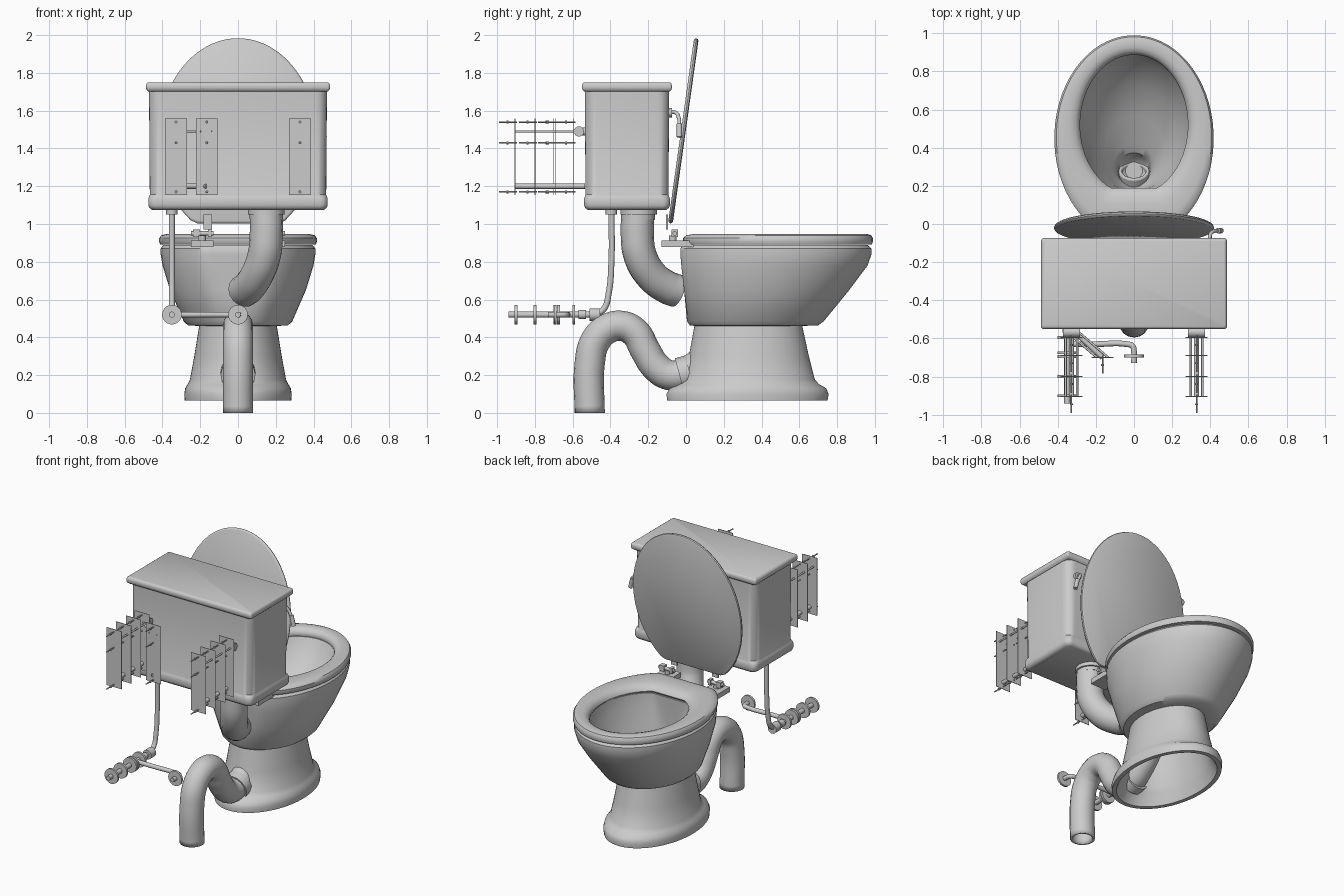
import bpy, bmesh, math
from mathutils import Vector, Matrix

if "Cube" in bpy.data.objects:
    bpy.data.objects.remove(bpy.data.objects["Cube"])

GREY = (0.6, 0.6, 0.6, 1)
mat = bpy.data.materials.new("plain grey")
mat.use_nodes = True
mat.diffuse_color = GREY
mat.node_tree.nodes["Principled BSDF"].inputs["Base Color"].default_value = GREY


def finish(ob):
    bpy.ops.object.select_all(action='DESELECT')
    ob.select_set(True)
    bpy.context.view_layer.objects.active = ob
    if ob.type == 'CURVE':
        bpy.ops.object.convert(target='MESH')
        ob = bpy.context.view_layer.objects.active
    ob.data.materials.clear()
    ob.data.materials.append(mat)
    bpy.ops.object.shade_smooth_by_angle(angle=math.radians(38))
    return ob


def from_bmesh(name, bm):
    bmesh.ops.recalc_face_normals(bm, faces=bm.faces)
    me = bpy.data.meshes.new(name)
    bm.to_mesh(me)
    bm.free()
    ob = bpy.data.objects.new(name, me)
    bpy.context.collection.objects.link(ob)
    return finish(ob)


def loft(name, rings, start=True, end=True, loop=False):
    bm = bmesh.new()
    vs = [[bm.verts.new(p) for p in r] for r in rings]
    n = len(vs[0])
    pairs = list(zip(vs, vs[1:])) + ([(vs[-1], vs[0])] if loop else [])
    for a, b in pairs:
        for i in range(n):
            j = (i + 1) % n
            bm.faces.new((a[i], a[j], b[j], b[i]))
    if start and not loop:
        bm.faces.new(vs[0])
    if end and not loop:
        bm.faces.new(vs[-1])
    return from_bmesh(name, bm)


def egg(z, cy, rx, ry, back=-9, n=64):
    """Oval cut flat at its back edge."""
    return [Vector((rx * math.cos(t), max(cy + ry * math.sin(t), back), z))
            for t in (2 * math.pi * (i + 0.5) / n for i in range(n))]


def rounded(z, hx, hy, r, cy):
    """Rectangle with rounded corners."""
    pts = []
    for k, (sx, sy) in enumerate(((1, 1), (-1, 1), (-1, -1), (1, -1))):
        for i in range(7):
            a = math.pi / 2 * (k + i / 6)
            pts.append((sx * (hx - r) + r * math.cos(a),
                        cy + sy * (hy - r) + r * math.sin(a), z))
    return pts


def rods(name, specs, n=16):
    """Cylinders, each from a to b with radius r, in one object."""
    bm = bmesh.new()
    for a, b, r in specs:
        a, b = Vector(a), Vector(b)
        d = b - a
        m = Matrix.Translation((a + b) / 2) @ d.to_track_quat('Z', 'Y').to_matrix().to_4x4()
        bmesh.ops.create_cone(bm, cap_ends=True, segments=n, radius1=r, radius2=r,
                              depth=d.length, matrix=m)
    return from_bmesh(name, bm)


def boxes(name, specs):
    bm = bmesh.new()
    for c, s in specs:
        m = Matrix.Translation(c) @ Matrix.Diagonal((*s, 1))
        bmesh.ops.create_cube(bm, size=1, matrix=m)
    return from_bmesh(name, bm)


def tube(name, pts, r, caps=True):
    cu = bpy.data.curves.new(name, 'CURVE')
    cu.dimensions = '3D'
    cu.bevel_depth, cu.bevel_resolution = r, 6
    cu.resolution_u, cu.use_fill_caps = 8, caps
    sp = cu.splines.new('BEZIER')
    sp.bezier_points.add(len(pts) - 1)
    for p, co in zip(sp.bezier_points, pts):
        p.co = co
        p.handle_left_type = p.handle_right_type = 'AUTO'
    ob = bpy.data.objects.new(name, cu)
    bpy.context.collection.objects.link(ob)
    return finish(ob)


# Bowl: outer wall, rim, then inside down to the drain
loft("bowl", [egg(*a) for a in (
    (.46, .33, .2, .28), (.463, .36, .265, .34, .01), (.485, .365, .288, .365, .005),
    (.65, .41, .36, .455, -.01), (.78, .44, .4, .522, -.025), (.84, .45, .41, .533, -.03),
    (.87, .45, .41, .533, -.03), (.888, .45, .395, .515, -.02),
    (.888, .52, .295, .375, .185), (.8, .5, .28, .35, .18), (.68, .45, .22, .28, .175),
    (.58, .37, .155, .2, .175), (.52, .3, .105, .12, .175), (.49, .285, .088, .088),
    (.44, .28, .08, .08), (.41, .28, .045, .045))], start=False)

# Pedestal: hollow, open underneath
loft("pedestal", [egg(*a) for a in (
    (.465, .33, .205, .285), (.3, .333, .232, .318), (.175, .335, .255, .348),
    (.15, .332, .268, .375), (.13, .328, .28, .415), (.1, .326, .285, .43),
    (.065, .325, .283, .425), (.065, .325, .255, .395), (.14, .33, .235, .34),
    (.175, .335, .225, .318), (.45, .33, .18, .26))], start=False, end=False)

# Seat: rounded ring between the outer and inner ovals
outer, inner = egg(0, .45, .418, .54, -.015), egg(0, .52, .283, .367, .19)
profile = ((.04, .892), (0, .905), (0, .925), (.08, .94), (.25, .946), (.6, .946),
           (.82, .938), (.95, .922), (1, .905), (.96, .892))
loft("seat", [[a.lerp(b, t) + Vector((0, 0, z)) for a, b in zip(outer, inner)]
              for t, z in profile], loop=True)

# Cover: raised and leaning back
tilt = Matrix.Translation((0, -.095, 1.005)) @ Matrix.Rotation(math.radians(82), 4, 'X')
cover = loft("seat_cover", [egg(z, .45, .42 - d, .54 - d, d) for z, d in
                            ((-.025, .012), (-.02, .003), (-.012, 0), (-.004, .004), (0, .012))])
cover.data.transform(tilt)

# Hinges
for s, side in ((1, "left"), (-1, "right")):
    boxes(side + "_hinge", [
        ((s * .19, -.045, .895), (.12, .17, .035)),
        ((s * .22, -.06, .95), (.035, .035, .04)),
        ((s * .15, -.06, .95), (.02, .03, .04)),
        ((s * .16, -.1, 1.01), (.045, .012, .08))])
    rods(side + "_hinge_pin", [((s * .25, -.06, .95), (s * .13, -.06, .95), .012),
                               ((s * .19, -.07, .91), (s * .19, -.07, .94), .02)])

# Tank and its lid
loft("tank", [rounded(z, .475 - d, .2275 - d, r, -.3125) for z, d, r in (
    (1.075, .02, .03), (1.085, .006, .035), (1.1, 0, .04), (1.13, 0, .04),
    (1.145, .004, .045), (1.155, .008, .06), (1.705, .004, .06))])
loft("tank_lid", [rounded(z, .487 - d, .238 - d, .012, -.3125) for z, d in (
    (1.702, .012), (1.71, .003), (1.72, 0), (1.735, 0), (1.745, .004), (1.75, .012))])

# Flush lever
tube("flush_lever", [(.4, -.1, 1.59), (.4, -.055, 1.59), (.42, -.038, 1.56),
                     (.44, -.035, 1.52)], .01)
rods("lever_fittings", [((.4, -.095, 1.59), (.4, -.075, 1.59), .025),
                        ((.44, -.035, 1.53), (.457, -.035, 1.46), .014)])

# Flush pipe with collars
tube("flush_pipe", [(.15, -.255, 1.05), (.15, -.258, .95), (.14, -.245, .84),
                    (.1, -.185, .73), (.055, -.1, .665), (.03, -.045, .645)], .088)
rods("flush_collar", [((.15, -.25, 1.025), (.15, -.25, 1.055), .085),
                      ((.15, -.25, 1.05), (.15, -.25, 1.08), .097)], 32)

# Waste pipe, open at the floor
waste = tube("waste_pipe", [(0, -.51, 0), (0, -.51, .26), (0, -.48, .38), (0, -.415, .445),
                            (0, -.34, .46), (0, -.27, .425), (0, -.215, .33),
                            (0, -.16, .245), (0, -.09, .2), (0, -.02, .205),
                            (0, .08, .27), (0, .2, .4), (0, .28, .46)], .08, False)
wall = waste.modifiers.new("wall", 'SOLIDIFY')
wall.thickness, wall.offset = .015, -1
tube("waste_collar", [(0, -.035, .2), (0, .02, .215)], .092)

# Wall fixings: thin plates, screws and rods
for s, side in ((1, "left"), (-1, "right")):
    x = s * .328
    spots = [(x, y) for y in (-.905, -.8, -.69, -.595)]
    if s < 0:
        spots.append((-.165, -.7))
    boxes(side + "_wall_plates", [((px, y, 1.355), (.115, .004, .405)) for px, y in spots])
    screws = []
    for px, y in spots:
        for z in (1.54, 1.43, 1.17):
            screws += [((px, y - .085, z), (px, y + .01, z), .004),
                       ((px, y - .045, z), (px, y - .035, z), .008)]
    rods(side + "_wall_screws", screws, 8)
    arms = [((x + d, -.56, 1.49), (x + d, -.905, 1.49), .006) for d in (-.03, .03)]
    arms.append(((x, -.535, 1.2), (x, -.905, 1.2), .014))
    if s < 0:
        arms += [((x + d, -.56, 1.49), (-.165 + d, -.7, 1.49), .006) for d in (-.03, .03)]
        arms.append(((x, -.55, 1.2), (-.165, -.7, 1.2), .014))
    rods(side + "_wall_arms", arms, 12)
    rods(side + "_tank_lug", [((x - .045, -.567, 1.49), (x + .045, -.567, 1.49), .027),
                              ((x, -.53, 1.49), (x, -.567, 1.49), .022)])

# Water supply: riser, valve, discs and cross pipe
tube("supply_riser", [(-.35, -.395, 1.07), (-.35, -.395, .8), (-.35, -.41, .63),
                      (-.35, -.435, .55), (-.35, -.48, .52)], .016)
stem = [((-.35, -.47, .52), (-.35, -.94, .52), .016),
        ((-.35, -.455, .52), (-.35, -.51, .52), .033),
        ((-.35, -.53, .52), (-.35, -.57, .52), .024),
        ((-.35, -.395, 1.05), (-.35, -.395, 1.08), .03)]
stem += [((-.35, y - .007, .52), (-.35, y + .007, .52), .052)
         for y in (-.9, -.8, -.695, -.675, -.595)]
rods("supply_valve", stem, 24)
tube("cross_pipe", [(-.35, -.63, .52), (-.2, -.63, .52), (-.04, -.63, .52),
                    (-.008, -.64, .52), (0, -.67, .52), (0, -.73, .52)], .015)
rods("cross_pipe_disc", [((0, -.685, .52), (0, -.7, .52), .052)], 24)
